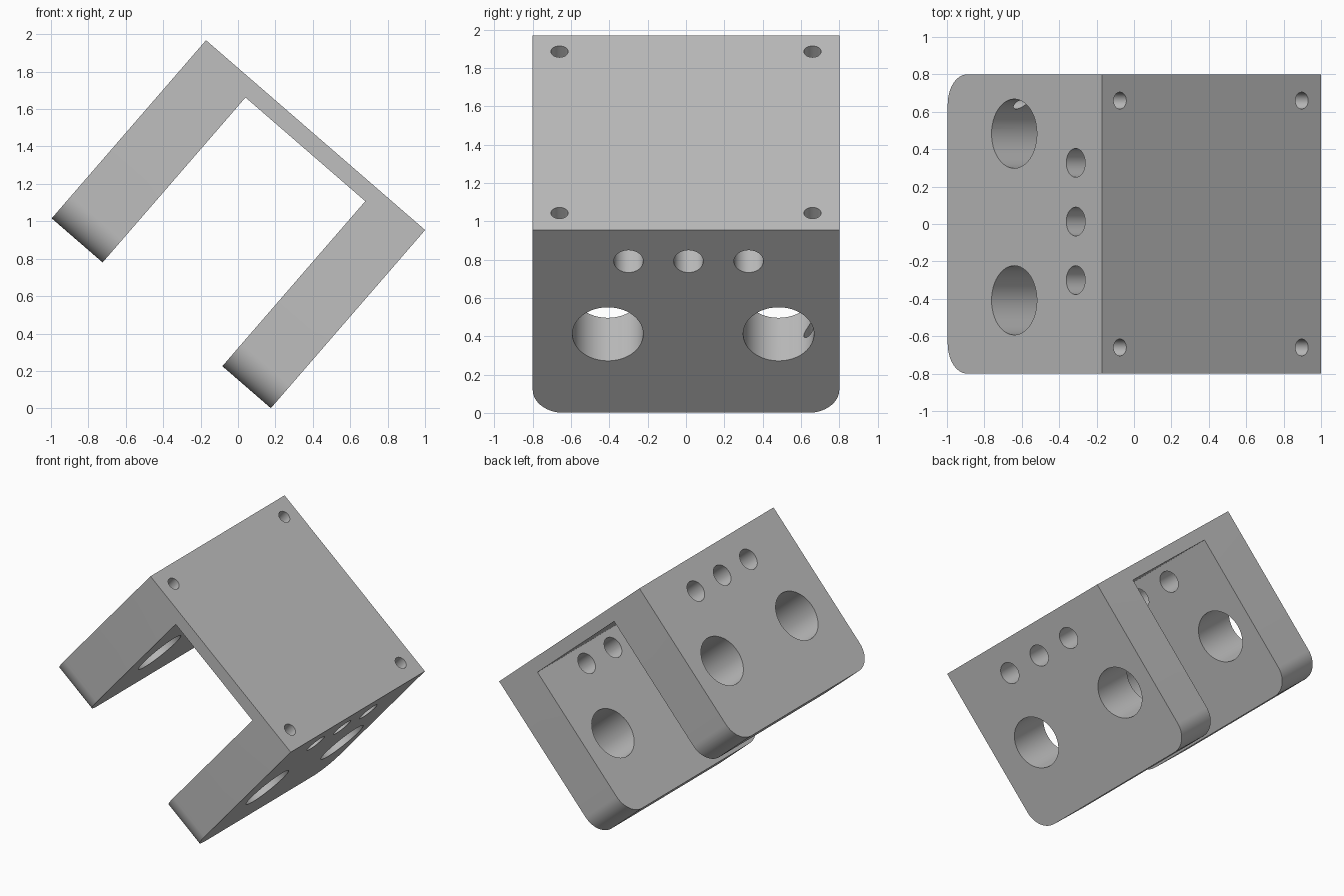
import bpy, bmesh, math
from mathutils import Matrix

if "Cube" in bpy.data.objects:
    bpy.data.objects.remove(bpy.data.objects["Cube"], do_unlink=True)

# Bracket sizes, in its own untilted frame: top plate along x, legs down -z
LENGTH, HEIGHT, HALF_WIDTH = 1.55, 1.26, 0.8
LEFT_LEG, RIGHT_LEG, PLATE = 0.36, 0.343, 0.093
CORNER = 0.16
TILT = math.radians(40.9)

grey = bpy.data.materials.new("plain grey")
grey.use_nodes = True
grey.diffuse_color = (0.52, 0.52, 0.52, 1)
grey.node_tree.nodes["Principled BSDF"].inputs["Base Color"].default_value = grey.diffuse_color


def make_object(name, bm):
    bmesh.ops.recalc_face_normals(bm, faces=bm.faces)
    mesh = bpy.data.meshes.new(name)
    bm.to_mesh(mesh)
    bm.free()
    mesh.materials.append(grey)
    obj = bpy.data.objects.new(name, mesh)
    bpy.context.collection.objects.link(obj)
    return obj


def cylinder(bm, radius, depth, matrix):
    bmesh.ops.create_cone(bm, cap_ends=True, segments=48, radius1=radius,
                          radius2=radius, depth=depth, matrix=matrix)


# U-shaped body extruded across the width
inner_right = LENGTH - RIGHT_LEG
profile = [(0, 0), (LENGTH, 0), (LENGTH, -HEIGHT), (inner_right, -HEIGHT),
           (inner_right, -PLATE), (LEFT_LEG, -PLATE), (LEFT_LEG, -HEIGHT), (0, -HEIGHT)]
bm = bmesh.new()
face = bm.faces.new([bm.verts.new((x, -HALF_WIDTH, z)) for x, z in profile])
side = bmesh.ops.extrude_face_region(bm, geom=[face])["geom"]
bmesh.ops.translate(bm, vec=(0, 2 * HALF_WIDTH, 0),
                    verts=[v for v in side if isinstance(v, bmesh.types.BMVert)])
bmesh.ops.recalc_face_normals(bm, faces=bm.faces)

# Rounded lower corners of both legs
tips = [e for e in bm.edges
        if all(v.co.z < -HEIGHT + 0.01 for v in e.verts)
        and abs(e.verts[0].co.y - e.verts[1].co.y) < 0.01]
bmesh.ops.bevel(bm, geom=tips, offset=CORNER, segments=14, profile=0.5,
                affect='EDGES', clamp_overlap=False)
body = make_object("bracket", bm)

# Cross holes through both legs
bm = bmesh.new()
turn = Matrix.Rotation(math.pi / 2, 4, 'Y')
cross = [(-0.408, -0.717, 0.185), (0.483, -0.717, 0.185)]
cross += [(y, -0.215, 0.077) for y in (-0.3, 0.013, 0.327)]
for y, z, radius in cross:
    cylinder(bm, radius, 3, Matrix.Translation((LENGTH / 2, y, z)) @ turn)
cutters = [make_object("cross_hole_cutter", bm)]

# Deep screw holes drilled down from the top plate
bm = bmesh.new()
for x in (0.127, LENGTH - 0.137):
    for y in (-0.66, 0.66):
        cylinder(bm, 0.045, 1.2, Matrix.Translation((x, y, -0.4)))
cutters.append(make_object("screw_hole_cutter", bm))

bpy.ops.object.select_all(action='DESELECT')
bpy.context.view_layer.objects.active = body
body.select_set(True)
for cutter in cutters:
    cutter.hide_render = True
    mod = body.modifiers.new("holes", 'BOOLEAN')
    mod.operation, mod.solver, mod.object = 'DIFFERENCE', 'EXACT', cutter
    bpy.ops.object.modifier_apply(modifier=mod.name)
    bpy.data.objects.remove(cutter, do_unlink=True)

# Tilted resting pose
bpy.ops.object.shade_smooth_by_angle(angle=math.radians(30))
body.rotation_euler = (0, TILT, 0)
body.location = (-0.171, 0, 1.968)
